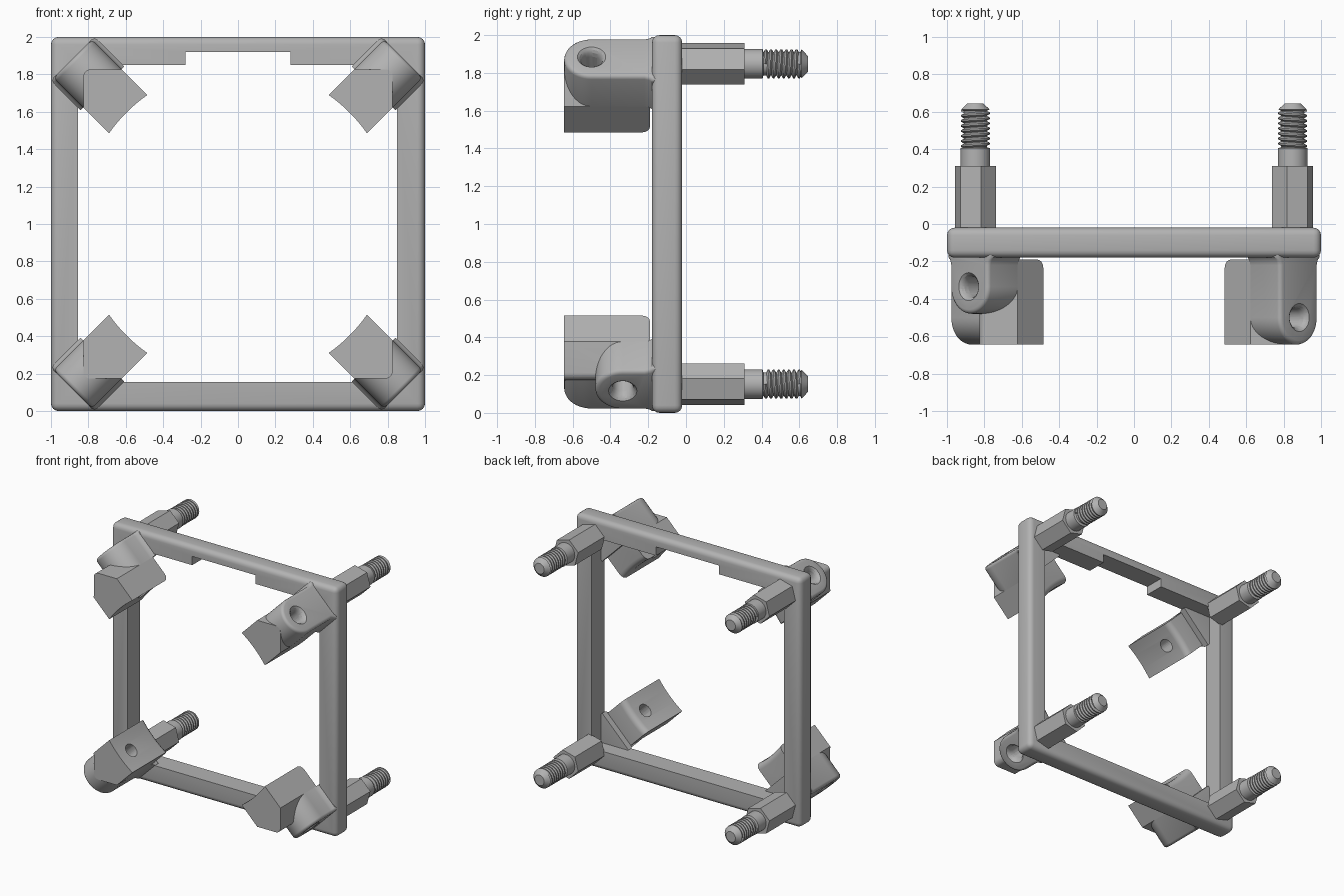
import bpy, bmesh, math
from mathutils import Vector

cube = bpy.data.objects.get("Cube")
if cube:
    bpy.data.objects.remove(cube)

grey = bpy.data.materials.new("plain_grey")
grey.use_nodes = True
COLOR = (0.45, 0.45, 0.45, 1)
grey.diffuse_color = COLOR
grey.node_tree.nodes["Principled BSDF"].inputs["Base Color"].default_value = COLOR


def finish(bm, name, smooth=True):
    """Turn a bmesh into a named, shaded object."""
    bmesh.ops.recalc_face_normals(bm, faces=bm.faces)
    mesh = bpy.data.meshes.new(name)
    bm.to_mesh(mesh)
    bm.free()
    mesh.materials.append(grey)
    obj = bpy.data.objects.new(name, mesh)
    bpy.context.collection.objects.link(obj)
    if smooth:
        activate(obj)
        bpy.ops.object.shade_smooth_by_angle(angle=math.radians(32))
    return obj


def activate(obj):
    bpy.ops.object.select_all(action="DESELECT")
    obj.select_set(True)
    bpy.context.view_layer.objects.active = obj


def prism(points, lo, hi):
    """Closed outline (u, v) extruded along w from lo to hi."""
    bm = bmesh.new()
    rings = [[bm.verts.new((u, v, w)) for u, v in points] for w in (lo, hi)]
    n = len(points)
    for ring in rings:
        bm.faces.new(ring)
    for i in range(n):
        j = (i + 1) % n
        bm.faces.new((rings[0][i], rings[0][j], rings[1][j], rings[1][i]))
    bmesh.ops.recalc_face_normals(bm, faces=bm.faces)
    return bm


def lathe(profile, segments=32):
    """Solid of (radius, height) rows around the local w axis."""
    bm = bmesh.new()
    turn = [2 * math.pi * k / segments for k in range(segments)]
    rings = [[bm.verts.new((r * math.cos(a), r * math.sin(a), w)) for a in turn]
             for r, w in profile]
    for a, b in zip(rings, rings[1:]):
        for i in range(segments):
            j = (i + 1) % segments
            bm.faces.new((a[i], a[j], b[j], b[i]))
    bm.faces.new(rings[0])
    bm.faces.new(rings[-1])
    return bm


def bevel(bm, test, width, segments=4):
    edges = [e for e in bm.edges if test(*[v.co for v in e.verts])]
    bmesh.ops.bevel(bm, geom=edges, offset=width, segments=segments,
                    profile=0.5, affect="EDGES", clamp_overlap=True)


def place(bm, rule):
    for v in bm.verts:
        v.co = rule(*v.co)
    return bm


def cut(obj, cutter):
    cutter.hide_render = True
    mod = obj.modifiers.new("cut", "BOOLEAN")
    mod.operation, mod.solver, mod.object = "DIFFERENCE", "EXACT", cutter
    activate(obj)
    bpy.ops.object.modifier_apply(modifier=mod.name)
    bpy.ops.object.shade_smooth_by_angle(angle=math.radians(32))


def standing(u, v, w):
    return Vector((u, w, v + 1))


# Square frame: rounded outer edges, sharp opening with a notch in the top bar
bm = prism([(-1, -1), (1, -1), (1, 1), (-1, 1)], -0.18, -0.02)
bevel(bm, lambda a, b: True, 0.04)
frame = finish(place(bm, standing), "frame")
opening = [(-0.855, -0.845), (0.85, -0.845), (0.85, 0.85), (0.28, 0.85),
           (0.28, 0.92), (-0.28, 0.92), (-0.28, 0.85), (-0.855, 0.85)]
cutter = finish(place(prism(opening, -0.4, 0.2), standing), "frame_cutter", False)
cut(frame, cutter)
bpy.data.objects.remove(cutter)

HALF = 0.145      # half width of a bracket
LUG_START, LUG_END = 1.025, 1.25


def arc(center, radius, start, end, steps):
    return [(center[0] + radius * math.cos(start + (end - start) * k / steps),
             center[1] + radius * math.sin(start + (end - start) * k / steps))
            for k in range(steps + 1)]


def build_bracket(label, sx, sz, hole_y):
    # local axes: d runs out along the diagonal, t runs across it
    def world(d, t, y):
        return Vector((sx * (d + t) / math.sqrt(2), y, 1 + sz * (d - t) / math.sqrt(2)))

    # Pad with a hollow inner face and a right-angled outer corner
    spread = math.asin(HALF / 0.843)
    outline = arc((0, 0), 0.843, -spread, spread, 10) + [(LUG_START, HALF)]
    outline += arc((1.113, 0), 0.04, math.pi / 4, -math.pi / 4, 6)
    outline += [(LUG_START, -HALF)]
    bm = prism(outline, -0.645, -0.19)
    bevel(bm, lambda a, b: min(a.z, b.z) > -0.2 and max(a.x, b.x) < 0.9, 0.045)
    pad = finish(place(bm, world), label + "_pad")

    # Round-ended lug that flares into the frame
    base = [(0.165, -0.14), (0.165, -0.18), (0.152, -0.195), (HALF, -0.22)]
    side = base + arc((0, hole_y), HALF, 0, -math.pi, 24)
    side += [(-t, y) for t, y in reversed(base)]
    bm = prism(side, LUG_START, LUG_END)
    bevel(bm, lambda a, b: min(a.z, b.z) > LUG_END - 0.01, 0.022, 3)
    lug = finish(place(bm, lambda t, y, d: world(d, t, y)), label + "_lug")

    # Bolt hole with a softened mouth
    bore = lathe([(0.052, 0.7), (0.052, 1.2), (0.056, 1.225),
                  (0.064, 1.24), (0.076, 1.251), (0.076, 1.4)])
    place(bore, lambda t, y, d: world(d, t, y + hole_y))
    cutter = finish(bore, label + "_cutter", False)
    for part in (pad, lug):
        cut(part, cutter)
    bpy.data.objects.remove(cutter)


def build_standoff(label, sx, sz):
    def world(u, v, w):
        return Vector((sx * (0.848 + u), w, 1 + sz * (0.848 + v)))

    # Hexagonal spacer
    turn = [math.radians(45 + 60 * k) for k in range(6)]
    hexagon = [(0.113 * math.cos(a), 0.113 * math.sin(a)) for a in turn]
    finish(place(prism(hexagon, -0.03, 0.31), world), label + "_hex_spacer", False)

    # Stud core with plain shank and chamfered tip
    core = lathe([(0.079, 0.3), (0.079, 0.405), (0.062, 0.41), (0.062, 0.605),
                  (0.076, 0.612), (0.042, 0.645)])
    finish(place(core, world), label + "_stud")

    # Helical thread ridge
    bm = bmesh.new()
    steps, turns, pitch = 24, 7, 0.027
    section = [(0.06, 0.0), (0.077, 0.35), (0.077, 0.65), (0.06, 1.0)]
    previous = None
    for i in range(steps * turns + 1):
        a = 2 * math.pi * i / steps
        row = [bm.verts.new((r * math.cos(a), r * math.sin(a),
                             0.403 + pitch * (i / steps + h))) for r, h in section]
        if previous:
            for k in range(len(section)):
                j = (k + 1) % len(section)
                bm.faces.new((previous[k], previous[j], row[j], row[k]))
        else:
            bm.faces.new(row)
        previous = row
    bm.faces.new(previous)
    finish(place(bm, world), label + "_thread")


for sx, across in ((-1, "right"), (1, "left")):
    for sz, level in ((-1, "bottom"), (1, "top")):
        label = level + "_" + across
        build_bracket(label, sx, sz, -0.5 if sx == sz else -0.335)
        build_standoff(label, sx, sz)
